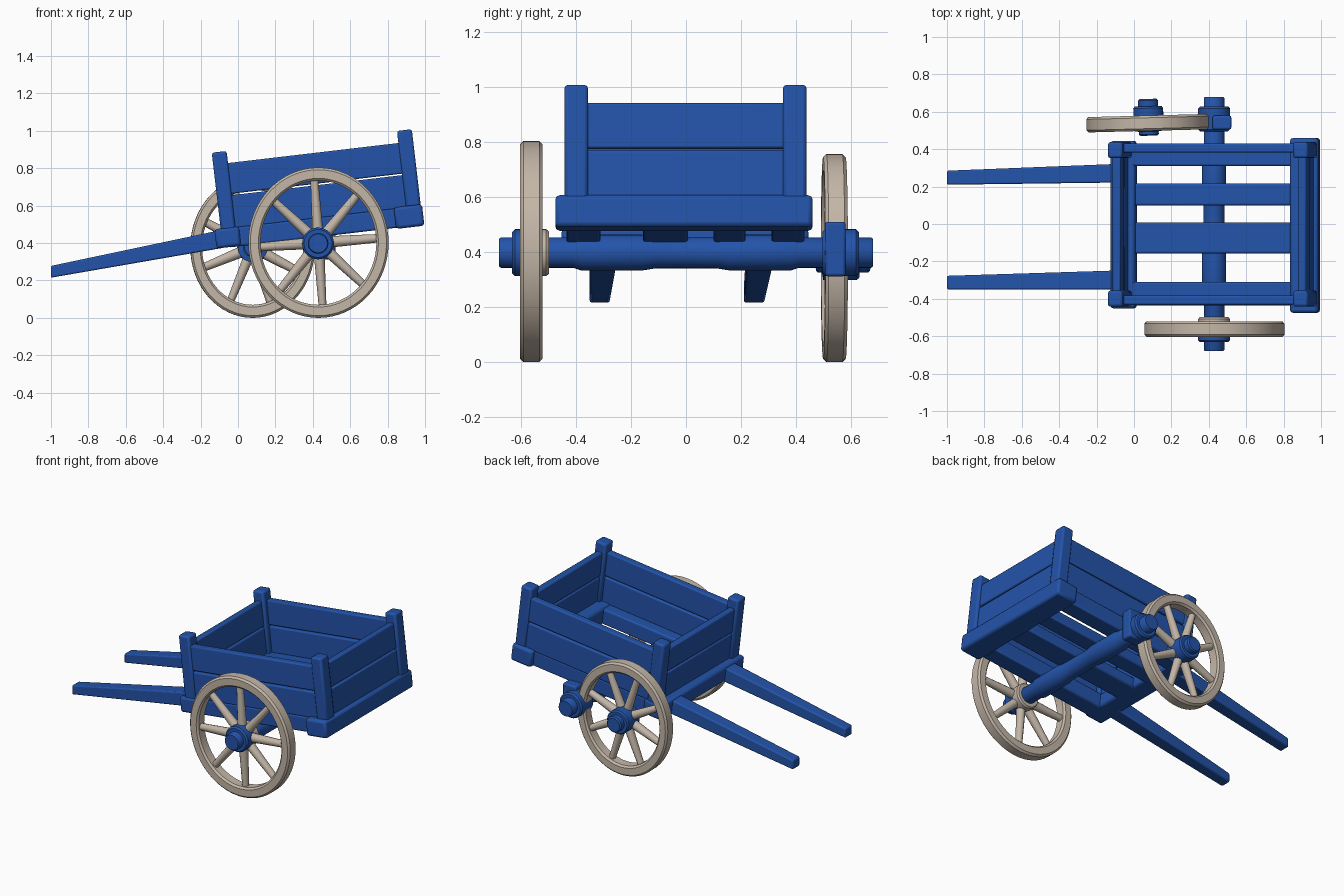
import bpy, bmesh, math
from mathutils import Matrix, Vector

if "Cube" in bpy.data.objects:
    bpy.data.objects.remove(bpy.data.objects["Cube"])


def material(name, rgb):
    m = bpy.data.materials.new(name)
    m.diffuse_color = (*rgb, 1)
    m.use_nodes = True
    m.node_tree.nodes["Principled BSDF"].inputs["Base Color"].default_value = m.diffuse_color
    return m


BLUE = material("blue_paint", (0.017, 0.088, 0.40))
BEIGE = material("pale_wood", (0.55, 0.47, 0.39))

# tilted frame of the cart body: u along the bed, w up from the bed
BODY = Matrix.Translation((-0.055, 0, 0.43)) @ Matrix.Rotation(math.radians(-6.7), 4, 'Y')


def finish(name, bm, mat, matrix=Matrix(), bevel=0.0):
    bmesh.ops.recalc_face_normals(bm, faces=bm.faces)
    me = bpy.data.meshes.new(name)
    bm.to_mesh(me)
    bm.free()
    ob = bpy.data.objects.new(name, me)
    bpy.context.collection.objects.link(ob)
    me.materials.append(mat)
    ob.matrix_world = matrix
    if bevel:
        b = ob.modifiers.new("bevel", 'BEVEL')
        b.width, b.segments, b.limit_method = bevel, 2, 'ANGLE'
    bpy.ops.object.select_all(action='DESELECT')
    ob.select_set(True)
    bpy.context.view_layer.objects.active = ob
    bpy.ops.object.shade_smooth_by_angle(angle=math.radians(35))
    return ob


def box(name, x, y, z, matrix=BODY, bevel=0.01, mat=BLUE):
    """Box from (min, max) ranges."""
    bm = bmesh.new()
    bmesh.ops.create_cube(bm, size=1)
    for v in bm.verts:
        v.co = [r[0] if c < 0 else r[1] for c, r in zip(v.co, (x, y, z))]
    return finish(name, bm, mat, matrix, bevel)


def lathe(name, profile, mat, matrix, closed=False, seg=48, bevel=0.0):
    """Spin (radius, y) points around the y axis."""
    bm = bmesh.new()
    rings = []
    for i in range(seg):
        a = 2 * math.pi * i / seg
        rings.append([bm.verts.new((r * math.cos(a), y, r * math.sin(a))) for r, y in profile])
    n = len(profile)
    for i in range(seg):
        p, q = rings[i], rings[(i + 1) % seg]
        for j in range(n if closed else n - 1):
            k = (j + 1) % n
            bm.faces.new((p[j], p[k], q[k], q[j]))
    if not closed:
        bm.faces.new([r[0] for r in rings])
        bm.faces.new([r[-1] for r in rings])
    return finish(name, bm, mat, matrix, bevel)


def wheel(name, matrix, radius, xscale, turn):
    m = matrix @ Matrix.Diagonal((xscale, 1, 1, 1))
    ri, h = radius - 0.07, 0.041
    c = 0.012
    lathe(name + "_rim", [(ri, -h + c), (ri + c, -h), (radius - c, -h), (radius, -h + c),
                          (radius, h - c), (radius - c, h), (ri + c, h), (ri, h - c)],
          BEIGE, m, closed=True, seg=64)
    # tapered spokes
    bm = bmesh.new()
    for i in range(8):
        a = math.radians(turn + 45 * i)
        d = Vector((math.cos(a), 0, math.sin(a)))
        r0, r1 = 0.05, ri + 0.02
        rot = d.to_track_quat('Z', 'Y').to_matrix().to_4x4()
        bmesh.ops.create_cone(bm, cap_ends=True, segments=12, radius1=0.031, radius2=0.022,
                              depth=r1 - r0,
                              matrix=Matrix.Translation(d * (r0 + r1) / 2) @ rot)
    finish(name + "_spokes", bm, BEIGE, m)


# bed: cross beams and slatted floor
box("front_cross_beam", (-0.066, 0.066), (-0.452, 0.445), (-0.052, 0.052), bevel=0.016)
box("rear_cross_beam", (0.90, 1.052), (-0.475, 0.46), (-0.06, 0.056), bevel=0.016)
for i, (a, b) in enumerate([(-0.435, -0.31), (-0.157, 0.007), (0.1, 0.217), (0.31, 0.43)]):
    edge = i in (0, 3)
    box(f"floor_plank_{i}", (0.0, 0.96), (a, b), (-0.054, 0.05 if edge else 0.02))

# corner posts
for u, tag in ((0.008, "front"), (1.005, "rear")):
    for s, side in ((-1, "near"), (1, "far")):
        y = s * 0.397 - 0.002
        box(f"{tag}_{side}_post", (u - 0.04, u + 0.04), (y - 0.043, y + 0.043),
            (0.03, 0.46), bevel=0.013)

# side and end boards, two rows each
for row, (lo, hi) in enumerate([(0.045, 0.222), (0.23, 0.395)]):
    for s, side in ((-1, "near"), (1, "far")):
        y = s * 0.407
        box(f"{side}_side_board_{row}", (0.02, 0.99), (y - 0.024, y + 0.024), (lo, hi), bevel=0.008)
    for u, tag in ((0.008, "front"), (1.005, "rear")):
        box(f"{tag}_board_{row}", (u - 0.022, u + 0.022), (-0.38, 0.38), (lo, hi), bevel=0.008)

# tapered pull handles
for tag, tip, root in (("far", (0.21, 0.285), (0.222, 0.322)), ("near", (-0.35, -0.277), (-0.35, -0.248))):
    bm = bmesh.new()
    bmesh.ops.create_cube(bm, size=1)
    for v in bm.verts:
        left = v.co.x < 0
        yr = tip if left else root
        zr = (0.215, 0.278) if left else (0.376, 0.474)
        x = -1.0 if left else -0.07
        v.co = (x, yr[v.co.y > 0], zr[v.co.z > 0])
    finish(f"{tag}_handle", bm, BLUE, bevel=0.008)

# axle with swollen ends of the middle section
AX = Matrix.Translation((0.428, 0, 0.398))
lathe("axle", [(0.05, -0.68), (0.055, -0.672), (0.055, -0.41), (0.065, -0.38), (0.065, -0.16), (0.057, -0.11),
               (0.057, 0.11), (0.065, 0.16), (0.065, 0.38), (0.055, 0.41), (0.055, 0.672),
               (0.05, 0.68)], BLUE, AX, seg=32)

# near wheel mounted on the axle
wheel("near_wheel", Matrix.Translation((0.43, -0.562, 0.402)), 0.402, 0.933, 4)
lathe("near_hub", [(0.075, -0.632), (0.085, -0.622), (0.085, -0.55)], BLUE, AX, seg=32)
lathe("near_hub_inner", [(0.085, -0.555), (0.085, -0.508), (0.077, -0.498)], BEIGE, AX, seg=32)

# bare far axle end: hub collar and stop block
lathe("far_axle_collar", [(0.075, 0.495), (0.085, 0.505), (0.085, 0.618), (0.075, 0.628)],
      BLUE, AX, seg=32)
box("far_axle_block", (0.42, 0.52), (0.505, 0.58), (0.312, 0.51), Matrix(), 0.01)

# loose far wheel leaning beside the axle
LOOSE = Matrix.Translation((0.078, 0.539, 0.378)) @ Matrix.Rotation(math.radians(1.5), 4, 'Z')
wheel("far_wheel", LOOSE, 0.378, 0.88, 20)
lathe("far_hub", [(0.045, -0.067), (0.053, -0.06), (0.053, -0.045), (0.08, -0.04), (0.08, 0.08),
                  (0.072, 0.09), (0.053, 0.09), (0.053, 0.122), (0.045, 0.13)], BLUE, LOOSE, seg=32)
